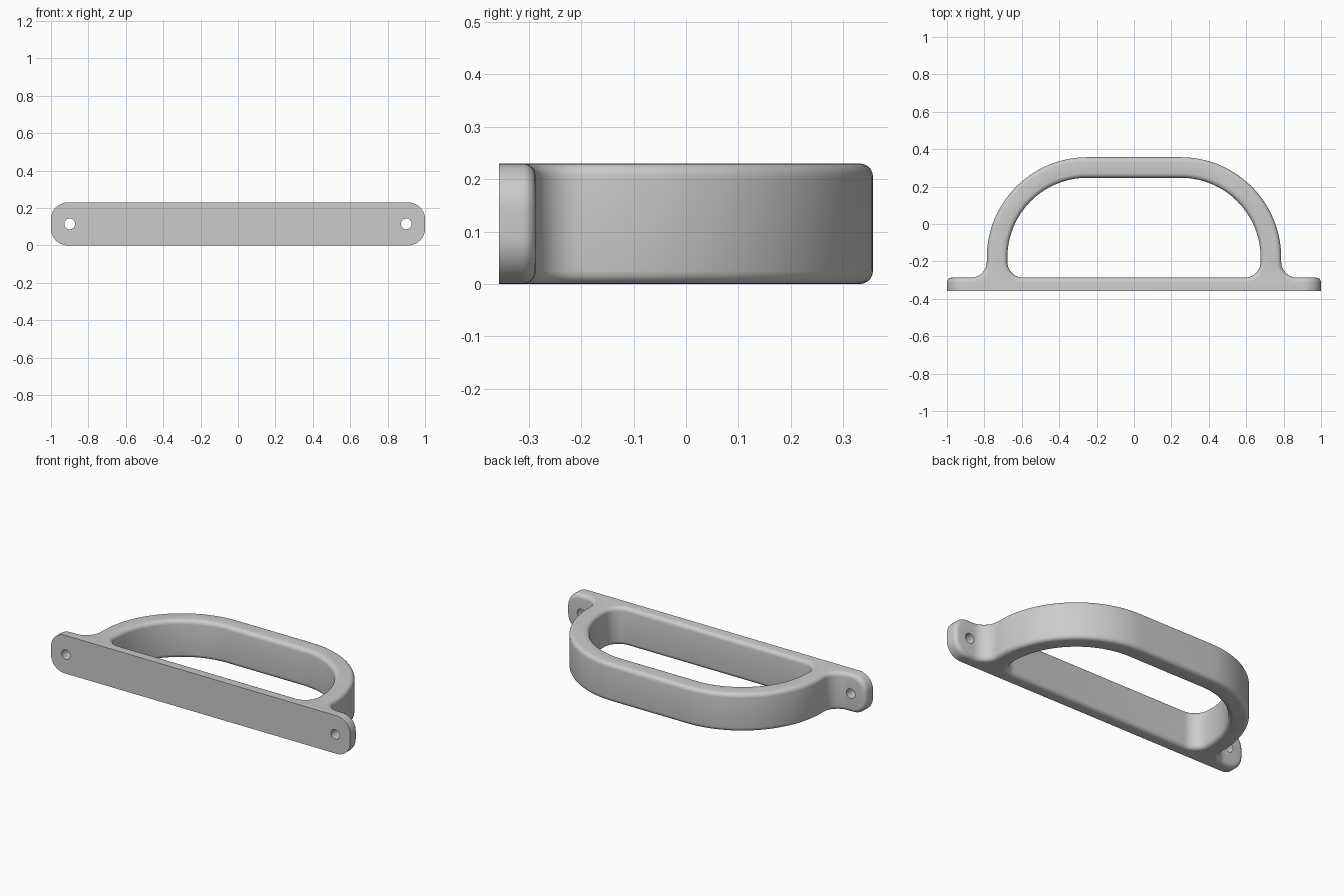
import bpy, bmesh
from math import sin, cos, pi, radians
from mathutils import Matrix

cube = bpy.data.objects.get("Cube")
if cube:
    bpy.data.objects.remove(cube, do_unlink=True)

HEIGHT = 0.23
BACK = -0.357      # flat mounting face
PLATE = -0.287     # front of the mounting plate
CORE = (0.25, -0.18)
R_OUT, R_IN = 0.537, 0.427
FILLET = 0.085


def arc(cx, cy, r, start, end, steps):
    angles = [radians(start + (end - start) * i / steps) for i in range(steps + 1)]
    return [(cx + r * cos(a), cy + r * sin(a)) for a in angles]


# Half outline: plate, outer foot fillet, outer bend, inner bend, inner fillet
outline = [(0, BACK), (1, BACK), (1, PLATE)]
outline += arc(CORE[0] + R_OUT + FILLET, PLATE + FILLET, FILLET, 270, 180, 10)
outline += arc(*CORE, R_OUT, 0, 90, 28)
outline += [(0, CORE[1] + R_OUT), (0, CORE[1] + R_IN)]
outline += arc(*CORE, R_IN, 90, 0, 28)
outline += arc(CORE[0] + R_IN - FILLET, PLATE + FILLET, FILLET, 0, -90, 10)
outline += [(0, PLATE)]

bm = bmesh.new()
base = bm.faces.new([bm.verts.new((x, y, 0)) for x, y in outline])
grown = bmesh.ops.extrude_face_region(bm, geom=[base])["geom"]
bmesh.ops.translate(bm, vec=(0, 0, HEIGHT),
                    verts=[g for g in grown if isinstance(g, bmesh.types.BMVert)])

# Open the centre plane and mirror to the other side
seam = [f for f in bm.faces if all(abs(v.co.x) < 1e-5 for v in f.verts)]
bmesh.ops.delete(bm, geom=seam, context='FACES')
bmesh.ops.mirror(bm, geom=bm.verts[:] + bm.edges[:] + bm.faces[:],
                 matrix=Matrix.Identity(4), merge_dist=1e-4, axis='X')
bmesh.ops.remove_doubles(bm, verts=bm.verts[:], dist=1e-4)
bmesh.ops.recalc_face_normals(bm, faces=bm.faces[:])

# Round the plate ends
ends = [e for e in bm.edges if all(abs(v.co.x) > 0.999 for v in e.verts)
        and abs(e.verts[0].co.z - e.verts[1].co.z) < 1e-4]
bmesh.ops.bevel(bm, geom=ends, offset=0.09, segments=10, profile=0.5,
                affect='EDGES', clamp_overlap=False)

# Soften every sharp edge except the border of the mounting face
bm.normal_update()
soft = [e for e in bm.edges if e.is_manifold and e.calc_face_angle() > 1
        and any(v.co.y > BACK + 0.01 for v in e.verts)]
bmesh.ops.bevel(bm, geom=soft, offset=0.025, segments=5, profile=0.5,
                affect='EDGES', clamp_overlap=False)
bmesh.ops.recalc_face_normals(bm, faces=bm.faces[:])

mesh = bpy.data.meshes.new("pull_handle")
bm.to_mesh(mesh)
bm.free()
handle = bpy.data.objects.new("pull_handle", mesh)
bpy.context.collection.objects.link(handle)

# Material
grey = bpy.data.materials.new("grey")
grey.use_nodes = True
colour = (0.6, 0.6, 0.6, 1)
grey.diffuse_color = colour
grey.node_tree.nodes["Principled BSDF"].inputs["Base Color"].default_value = colour
mesh.materials.append(grey)

# Screw holes
for side, name in ((-1, "right"), (1, "left")):
    bpy.ops.mesh.primitive_cylinder_add(vertices=32, radius=0.029, depth=0.3,
                                        location=(side * 0.9, PLATE, HEIGHT / 2),
                                        rotation=(pi / 2, 0, 0))
    cutter = bpy.context.object
    cutter.name = name + "_screw_hole_cutter"
    cutter.data.materials.append(grey)
    cutter.hide_render = True
    cutter.hide_set(True)
    cut = handle.modifiers.new(name + "_screw_hole", 'BOOLEAN')
    cut.operation = 'DIFFERENCE'
    cut.solver = 'EXACT'
    cut.object = cutter

# Apply the cuts, then shade smooth while keeping sharp edges
bpy.ops.object.select_all(action='DESELECT')
handle.select_set(True)
bpy.context.view_layer.objects.active = handle
for name in [m.name for m in handle.modifiers]:
    bpy.ops.object.modifier_apply(modifier=name)
for obj in [o for o in bpy.data.objects if o.name.endswith("_cutter")]:
    bpy.data.objects.remove(obj, do_unlink=True)
bpy.ops.object.shade_smooth_by_angle(angle=radians(35))
